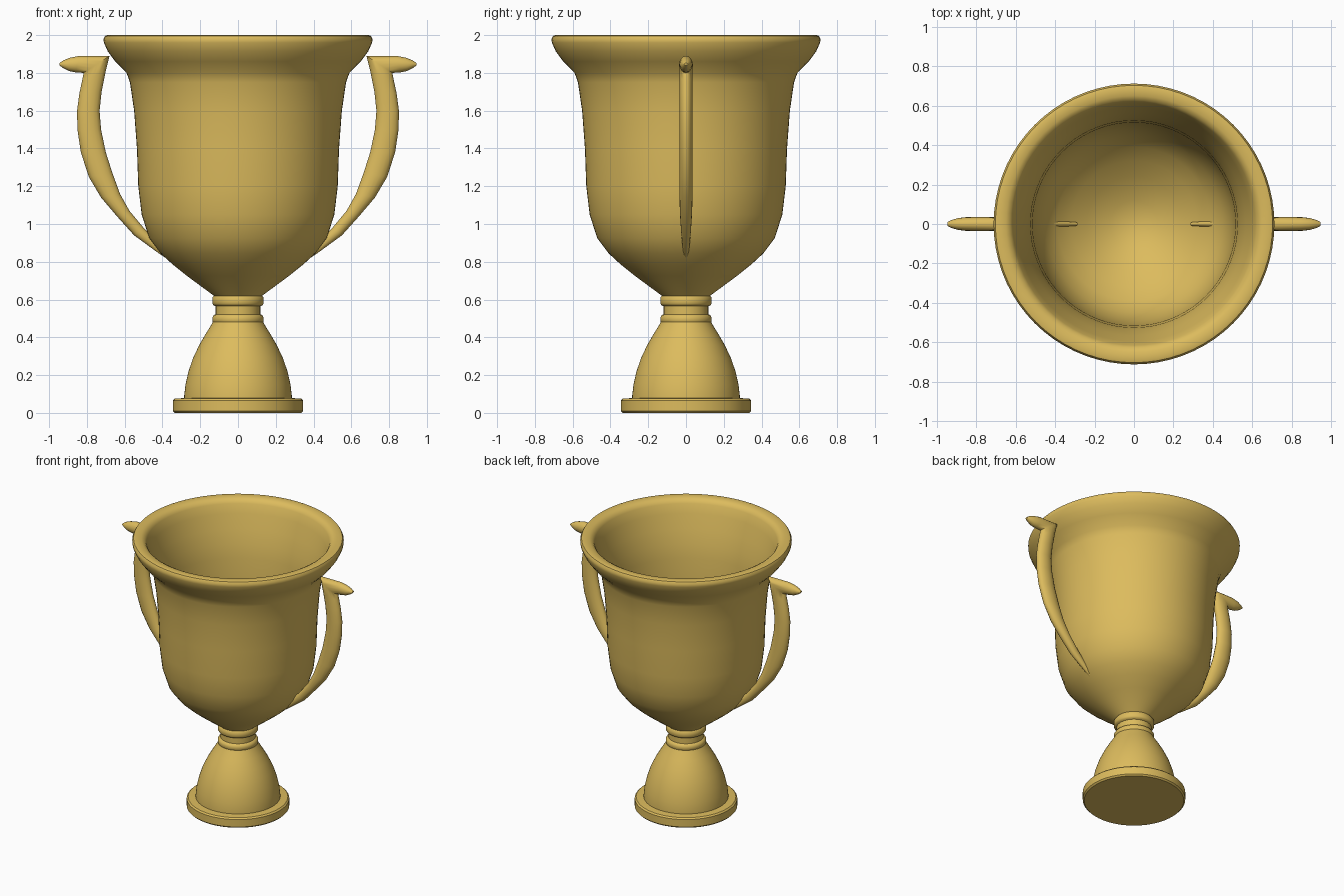
import bpy, bmesh
from math import cos, sin, pi, radians

gold = bpy.data.materials.new("gold")
gold.diffuse_color = (0.72, 0.50, 0.11, 1)


def finish(bm, name):
    bmesh.ops.remove_doubles(bm, verts=bm.verts, dist=1e-5)
    bmesh.ops.recalc_face_normals(bm, faces=bm.faces)
    me = bpy.data.meshes.new(name)
    bm.to_mesh(me)
    bm.free()
    me.materials.append(gold)
    ob = bpy.data.objects.new(name, me)
    bpy.context.collection.objects.link(ob)
    bpy.ops.object.select_all(action='DESELECT')
    ob.select_set(True)
    bpy.context.view_layer.objects.active = ob
    bpy.ops.object.shade_smooth_by_angle(angle=radians(40))
    return ob


def skin(bm, rings):
    """Bridge consecutive closed rings of vertices."""
    for a, b in zip(rings, rings[1:]):
        n = len(a)
        for i in range(n):
            j = (i + 1) % n
            bm.faces.new((a[i], a[j], b[j], b[i]))


def lathe(name, profile, seg=72):
    """Revolve (radius, z) points around z; open ends get capped."""
    bm = bmesh.new()
    rings = [[bm.verts.new((r * cos(2 * pi * i / seg), r * sin(2 * pi * i / seg), z))
              for i in range(seg)] for r, z in profile]
    skin(bm, rings)
    bm.faces.new(rings[0])
    bm.faces.new(rings[-1])
    return finish(bm, name)


# round plinth with softened edges
lathe("plinth", [(0.335, 0), (0.345, 0.01), (0.345, 0.065), (0.335, 0.075), (0.27, 0.08)])

# domed foot
lathe("foot", [(0.285, 0.07), (0.285, 0.09), (0.278, 0.15), (0.262, 0.22), (0.238, 0.29),
               (0.205, 0.36), (0.17, 0.42), (0.145, 0.46), (0.134, 0.48)])

# neck with two collars
lathe("neck", [(0.13, 0.475), (0.136, 0.485), (0.136, 0.505), (0.128, 0.518), (0.118, 0.522),
               (0.118, 0.565), (0.13, 0.57), (0.136, 0.58), (0.136, 0.61), (0.128, 0.62)])

# hollow bowl: outside, rolled lip, then inside
lathe("bowl", [(0.12, 0.612), (0.13, 0.622), (0.27, 0.725), (0.345, 0.785), (0.41, 0.845),
               (0.47, 0.925), (0.51, 1.05), (0.528, 1.2), (0.535, 1.4), (0.55, 1.6),
               (0.572, 1.75), (0.59, 1.8), (0.65, 1.86), (0.69, 1.915), (0.71, 1.96),
               (0.712, 1.98), (0.703, 1.996), (0.69, 2.0), (0.65, 1.997), (0.628, 1.985),
               (0.615, 1.965), (0.595, 1.9), (0.565, 1.8), (0.54, 1.7), (0.525, 1.6),
               (0.515, 1.4), (0.51, 1.2), (0.49, 1.06), (0.45, 0.94), (0.39, 0.86),
               (0.32, 0.8), (0.24, 0.74), (0.12, 0.67), (0.03, 0.65)])

# handle sections: inner edge x z, outer edge x z, half thickness in y
sections = [
    (0.285, 0.80, 0.315, 0.775, 0.010), (0.395, 0.87, 0.42, 0.845, 0.016),
    (0.50, 0.98, 0.55, 0.94, 0.026), (0.575, 1.07, 0.64, 1.04, 0.032),
    (0.625, 1.16, 0.725, 1.14, 0.035), (0.665, 1.27, 0.79, 1.25, 0.035),
    (0.70, 1.38, 0.832, 1.38, 0.035), (0.725, 1.5, 0.85, 1.5, 0.035),
    (0.733, 1.6, 0.852, 1.6, 0.035), (0.722, 1.7, 0.84, 1.69, 0.035),
    (0.70, 1.81, 0.825, 1.76, 0.035), (0.68, 1.89, 0.817, 1.80, 0.036),
    (0.84, 1.89, 0.86, 1.803, 0.035), (0.89, 1.88, 0.895, 1.81, 0.030),
    (0.925, 1.866, 0.925, 1.825, 0.020), (0.945, 1.852, 0.945, 1.84, 0.010)]

bm = bmesh.new()
rings = []
for ax, az, bx, bz, hy in sections:
    ring = []
    for i in range(16):
        t = 2 * pi * i / 16
        c = (1 - cos(t)) / 2
        ring.append(bm.verts.new((ax + (bx - ax) * c, hy * sin(t), az + (bz - az) * c)))
    rings.append(ring)
skin(bm, rings)
bm.faces.new(rings[0])
bm.faces.new(rings[-1])
handle = finish(bm, "handles")
handle.modifiers.new("Mirror", 'MIRROR')
